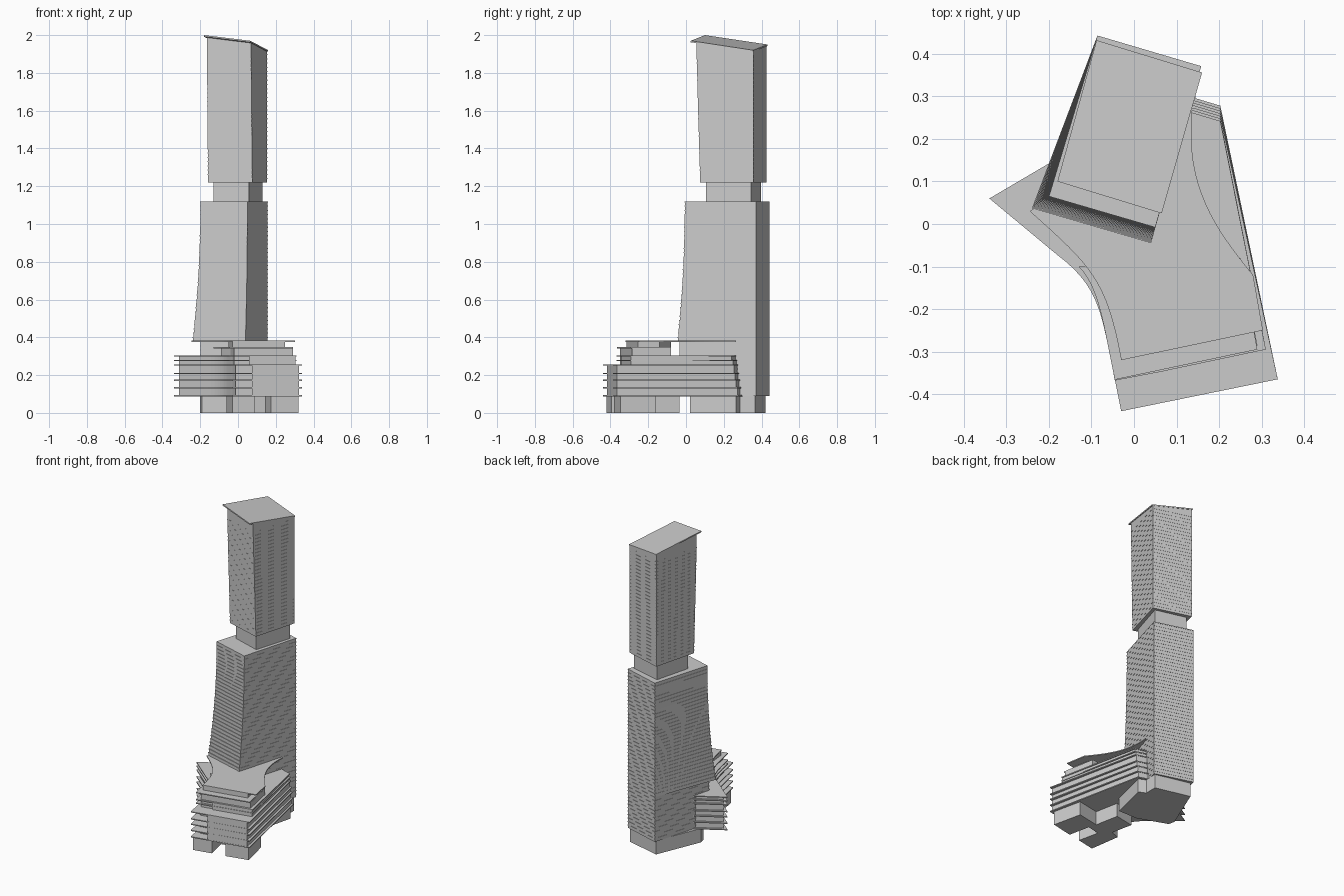
import bpy, bmesh

if "Cube" in bpy.data.objects:
    bpy.data.objects.remove(bpy.data.objects["Cube"])


def add_prism(bm, pts, z0, z1):
    """Vertical prism; z1 is a height or a function of (x, y)."""
    top_z = z1 if callable(z1) else (lambda x, y: z1)
    bot_z = z0 if callable(z0) else (lambda x, y: z0)
    bot = [bm.verts.new((x, y, bot_z(x, y))) for x, y in pts]
    top = [bm.verts.new((x, y, top_z(x, y))) for x, y in pts]
    n = len(pts)
    bm.faces.new(bot[::-1])
    bm.faces.new(top)
    for i in range(n):
        j = (i + 1) % n
        bm.faces.new((bot[i], bot[j], top[j], top[i]))


def build(name, prisms):
    bm = bmesh.new()
    for p in prisms:
        add_prism(bm, *p)
    bmesh.ops.recalc_face_normals(bm, faces=bm.faces)
    me = bpy.data.meshes.new(name)
    bm.to_mesh(me)
    bm.free()
    ob = bpy.data.objects.new(name, me)
    bpy.context.collection.objects.link(ob)
    return ob


def mix(p, q, t):
    return [(a + (c - a) * t, b + (d - b) * t) for (a, b), (c, d) in zip(p, q)]


def grow(pts, f):
    cx = sum(p[0] for p in pts) / len(pts)
    cy = sum(p[1] for p in pts) / len(pts)
    return [(cx + (x - cx) * f, cy + (y - cy) * f) for x, y in pts]


def bezier(a, b, c, d, n=12):
    out = []
    for i in range(n + 1):
        t = i / n
        w = ((1-t)**3, 3*t*(1-t)**2, 3*t*t*(1-t), t**3)
        out.append(tuple(sum(k * p[j] for k, p in zip(w, (a, b, c, d))) for j in (0, 1)))
    return out


def floors(low, high, z0, z1, n, ease=1):
    """Stack of storeys, each a wall with a slightly projecting slab edge."""
    h = (z1 - z0) / n
    out = []
    for i in range(n):
        t = 1 - (1 - i / (n - 1)) ** ease
        p = mix(low, high, t)
        out.append((grow(p, 0.993), z0 + i * h, z0 + (i + 0.75) * h))
        out.append((p, z0 + (i + 0.75) * h, z0 + (i + 1) * h))
    return out


# tower plans: front-left, front-right, back-right, back-left
shaft_c, shaft_d = (0.158, 0.371), (-0.086, 0.443)
base_plan = [(-0.2, 0.045), (0.04, -0.035), shaft_c, shaft_d]
low_a = [(-0.24, 0.037), (0.04, -0.045), shaft_c, shaft_d]
low_b = [(-0.2, 0.065), (0.05, -0.008), shaft_c, shaft_d]
neck = [(-0.13, 0.165), (0.057, 0.105), (0.13, 0.345), (-0.07, 0.397)]
up_a = [(-0.16, 0.144), (0.076, 0.074), (0.155, 0.357), (-0.086, 0.427)]
up_b = [(-0.165, 0.125), (0.07, 0.055), (0.155, 0.357), (-0.086, 0.427)]
roof = [(-0.18, 0.10), (0.065, 0.025), (0.16, 0.356), (-0.088, 0.432)]


def roof_z(x, y):
    return 2.0 - 0.155 * (x + 0.18) - 0.107 * (y - 0.10)


def under_z(x, y):
    return roof_z(x, y) - 0.008


build("tower_base", floors(base_plan, base_plan, 0.09, 0.38, 13))
build("tower_lower", floors(low_a, low_b, 0.38, 1.12, 33, 2))
build("tower_neck", [(neck, 1.12, 1.22)])
build("tower_upper", floors(up_a, up_b, 1.22, 1.90, 30))
build("tower_crown", [(grow(up_b, 0.998), 1.90, under_z)])
build("tower_roof", [(roof, under_z, roof_z)])

# podium: concave edge sweeping from the west tip to the front corner
edge = bezier((-0.18, -0.073), (-0.09, -0.14), (-0.08, -0.20), (-0.06, -0.29))
inner = bezier((-0.165, -0.06), (-0.07, -0.13), (-0.06, -0.20), (-0.03, -0.29))


def slab_plan(i, z):
    s = 0.006 * i                        # rear end steps back with height
    rear = [(0.203, 0.278 - s), (0.143, 0.296 - s), (0.0, 0.3), (-0.17, 0.16)]
    if z < 0.26:
        front = [(-0.03, -0.44), (0.338, -0.365)]
    else:
        front = [(-0.045, -0.368), (0.06, -0.348), (0.31, -0.295)]
    return [(-0.34, 0.06)] + edge + front + rear


def wall_plan(i, z):
    s = 0.006 * i
    rear = [(0.194, 0.272 - s), (0.143, 0.286 - s), (0.0, 0.3), (-0.17, 0.145)]
    if z < 0.25:
        front = [(-0.012, -0.37), (0.075, -0.355), (0.075, -0.418), (0.322, -0.366)]
    else:
        front = [(-0.02, -0.35), (0.06, -0.335), (0.06, -0.345), (0.305, -0.292)]
    return [(-0.312, 0.06)] + inner + front + rear


levels = [0.088, 0.13, 0.17, 0.205, 0.25, 0.275, 0.298]
build("podium_slabs", [(slab_plan(i, z), z, z + 0.006) for i, z in enumerate(levels)])
build("podium_walls", [(wall_plan(i, z), z + 0.006, levels[i + 1])
                       for i, z in enumerate(levels[:-1])])

# terraced pavilion above the podium
build("pavilion_lower", [([(-0.09, -0.10), (-0.04, -0.2), (-0.02, -0.35), (0.06, -0.335),
                           (0.29, -0.285), (0.25, -0.08)], 0.304, 0.342)])
terrace = bezier((-0.13, -0.10), (-0.08, -0.15), (-0.07, -0.25), (-0.045, -0.366))
build("pavilion_terrace", [(terrace + [(0.29, -0.295), (0.25, -0.08)], 0.342, 0.348)])
build("pavilion_upper", [([(-0.05, -0.10), (-0.03, -0.315), (0.25, -0.255),
                           (0.225, -0.14), (0.1, -0.08)], 0.348, 0.377)])

# canopy with a concave sweep on both sides
left = bezier((-0.245, 0.03), (-0.10, -0.10), (-0.065, -0.13), (-0.03, -0.32), 16)
right = bezier((0.28, -0.12), (0.19, -0.01), (0.12, 0.09), (0.137, 0.265), 16)
build("canopy", [(left + [(0.303, -0.25)] + right + [(0.10, 0.26)], 0.376, 0.382)])

# ground-level blocks
build("ground_rear", [([(-0.2, 0.13), (-0.19, 0.09), (0.0, 0.02), (0.13, 0.02), (0.19, 0.265),
                        (0.145, 0.285), (0.145, 0.365), (-0.08, 0.42)], 0, 0.09)])
build("ground_front", [([(-0.03, -0.42), (0.09, -0.395), (0.06, -0.26), (0.145, -0.24),
                         (0.175, -0.38), (0.32, -0.348), (0.278, -0.16), (0.13, -0.19),
                         (0.115, -0.11), (0.1, -0.035), (-0.03, -0.06), (0.0, -0.2),
                         (-0.06, -0.22)], 0, 0.09)])
